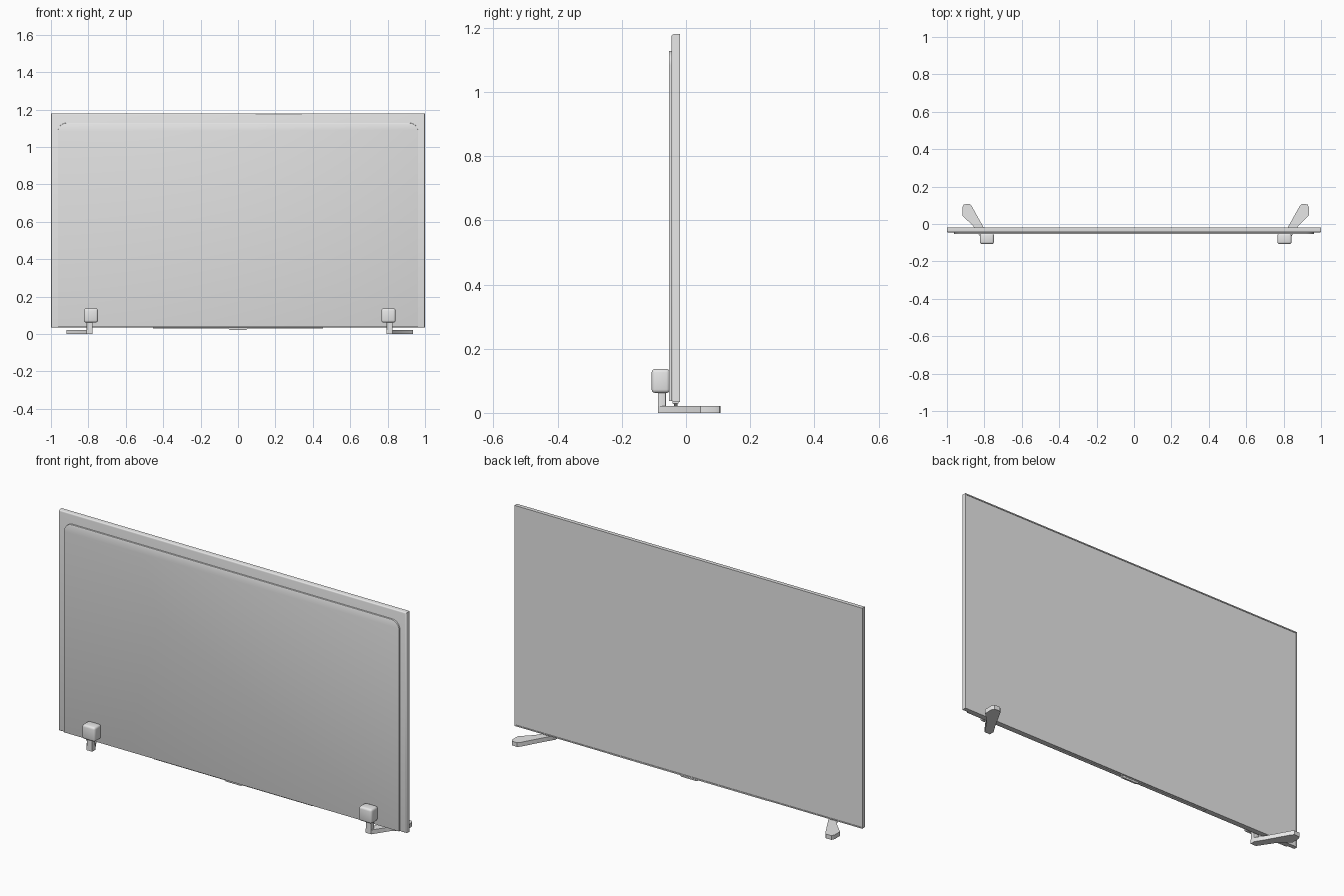
import bpy, bmesh, math
from mathutils import Vector

cube = bpy.data.objects.get("Cube")
if cube:
    bpy.data.objects.remove(cube, do_unlink=True)

grey = bpy.data.materials.new("light_grey")
grey.use_nodes = True
grey.diffuse_color = (0.8, 0.8, 0.8, 1)
grey.node_tree.nodes["Principled BSDF"].inputs["Base Color"].default_value = (0.8, 0.8, 0.8, 1)


def finish(name, bm):
    bmesh.ops.recalc_face_normals(bm, faces=bm.faces)
    mesh = bpy.data.meshes.new(name)
    bm.to_mesh(mesh)
    bm.free()
    mesh.materials.append(grey)
    obj = bpy.data.objects.new(name, mesh)
    bpy.context.collection.objects.link(obj)
    bpy.ops.object.select_all(action="DESELECT")
    obj.select_set(True)
    bpy.context.view_layer.objects.active = obj
    bpy.ops.object.shade_smooth_by_angle(angle=math.radians(35))
    return obj


def box(lo, hi):
    bm = bmesh.new()
    bmesh.ops.create_cube(bm, size=1)
    lo, hi = Vector(lo), Vector(hi)
    for v in bm.verts:
        v.co = (lo + hi) / 2 + v.co * (hi - lo)
    return bm


def prism(points, axis, start, end):
    """Extrude an outline along y (outline in x, z) or z (outline in x, y)."""
    bm = bmesh.new()
    place = (lambda a, b, c: (a, c, b)) if axis == "y" else (lambda a, b, c: (a, b, c))
    face = bm.faces.new([bm.verts.new(place(a, b, start)) for a, b in points])
    shift = Vector(place(0, 0, end - start))
    new = bmesh.ops.extrude_face_region(bm, geom=[face])["geom"]
    bmesh.ops.translate(bm, verts=[g for g in new if isinstance(g, bmesh.types.BMVert)], vec=shift)
    return bm


def bevel(bm, edges, width, segments=3):
    bmesh.ops.bevel(bm, geom=edges, offset=width, segments=segments,
                    profile=0.5, affect="EDGES", clamp_overlap=True)


# Main panel: rounded rim, thin bezel and sunken screen on the +y side
bm = box((-1, -0.045, 0.034), (1, -0.019, 1.18))
screen = max(bm.faces, key=lambda f: f.calc_center_median().y)
bmesh.ops.inset_region(bm, faces=[screen], thickness=0.008)
sunk = bmesh.ops.extrude_face_region(bm, geom=[screen])["geom"]
bmesh.ops.translate(bm, verts=[g for g in sunk if isinstance(g, bmesh.types.BMVert)], vec=(0, -0.003, 0))
bmesh.ops.delete(bm, geom=[screen], context="FACES_ONLY")
rim = [e for e in bm.edges if all(v.co.y < -0.04 for v in e.verts)]
bevel(bm, rim, 0.007)
finish("display_panel", bm)

# Raised cover with two rounded upper corners
radius = 0.045
outline = [(-0.963, 0.037), (0.963, 0.037)]
for side, first in ((1, 0), (-1, 90)):
    for i in range(9):
        a = math.radians(first + i * 90 / 8)
        outline.append((side * (0.963 - radius) + radius * math.cos(a),
                        1.128 - radius + radius * math.sin(a)))
bm = prism(outline, "y", -0.053, -0.043)
bevel(bm, [e for e in bm.edges if all(v.co.y < -0.05 for v in e.verts)], 0.002, 2)
finish("raised_cover", bm)

# Narrow strip and sensor housing under the panel
finish("lower_strip", box((-0.455, -0.042, 0.030), (0.455, -0.024, 0.036)))
bm = box((-0.062, -0.040, 0.022), (0.062, -0.024, 0.036))
for v in bm.verts:
    if v.co.z < 0.03:
        v.co.x *= 0.7
        v.co.y = -0.032 + (v.co.y + 0.032) * 0.6
finish("sensor_housing", bm)

# Two stands: rounded clamp block, post and splayed foot
foot_outline = [(0.786, -0.088), (0.818, -0.088), (0.868, -0.012), (0.926, 0.045),
                (0.927, 0.088), (0.919, 0.105), (0.888, 0.107), (0.877, 0.096),
                (0.815, -0.015), (0.786, -0.062)]
for side, s in (("left", 1), ("right", -1)):
    parts = {}
    bm = box((0.758, -0.107, 0.062), (0.833, -0.050, 0.137))
    bevel(bm, bm.edges[:], 0.011)
    parts["clamp_block"] = bm
    bm = box((0.786, -0.088, 0.004), (0.818, -0.063, 0.07))
    bevel(bm, [e for e in bm.edges if abs(e.verts[0].co.z - e.verts[1].co.z) > 0.03], 0.003, 2)
    parts["post"] = bm
    bm = prism(foot_outline, "z", 0, 0.022)
    parts["foot"] = bm
    for part, bm in parts.items():
        for v in bm.verts:
            v.co.x = s * v.co.x + 0.009
        finish(side + "_" + part, bm)
